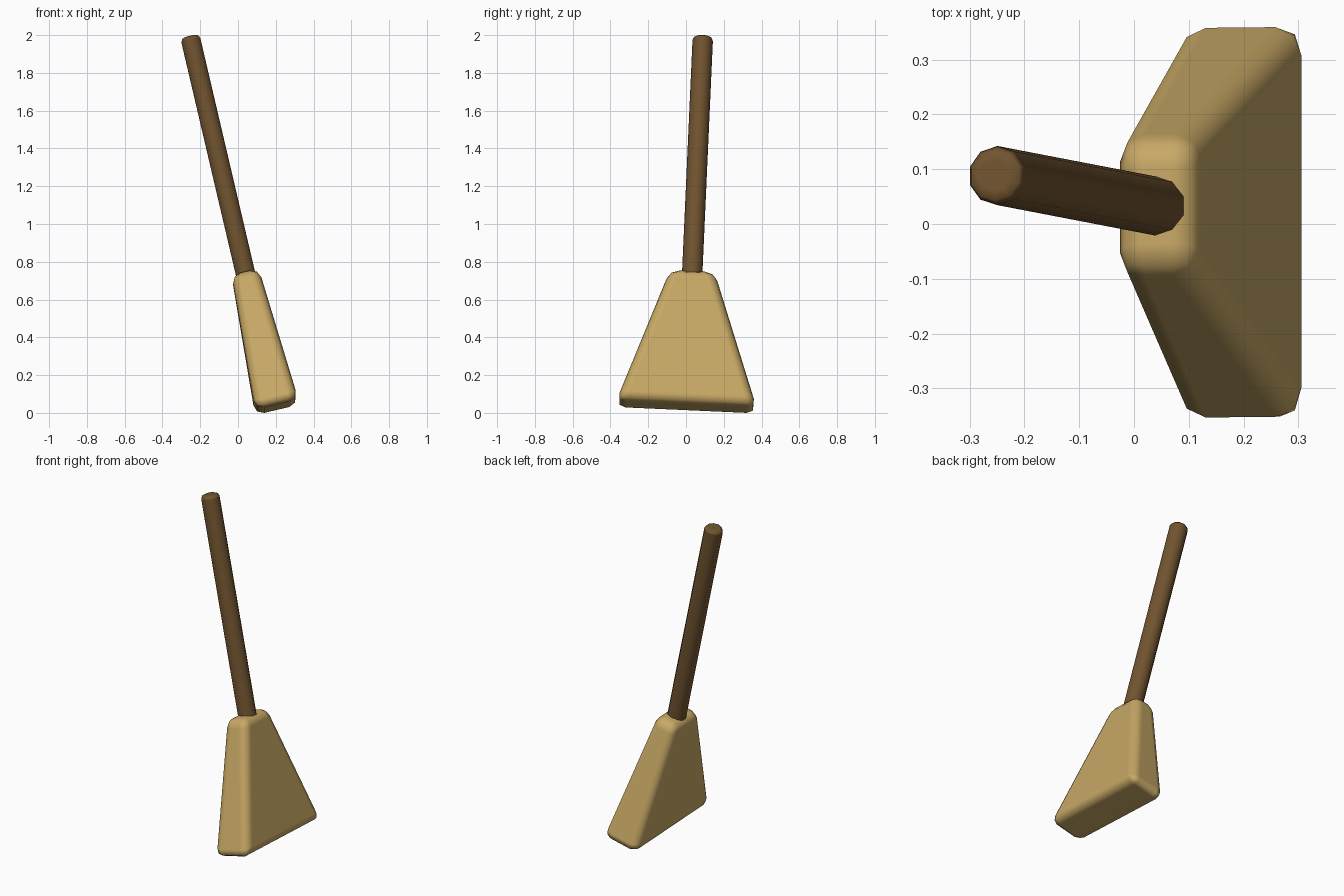
import bpy, bmesh, math
from mathutils import Matrix, Vector

if "Cube" in bpy.data.objects:
    bpy.data.objects.remove(bpy.data.objects["Cube"])

# Shared leaning frame of the broom
BASE = Vector((0.205, 0.001, 0.03))
Z = Vector((-0.234, 0.045, 1)).normalized()
Y = Vector((0, 1, -0.045)).normalized()
X = Y.cross(Z).normalized()
FRAME = Matrix.Translation(BASE) @ Matrix((X, Y, Z)).transposed().to_4x4()


def material(name, color):
    m = bpy.data.materials.new(name)
    m.diffuse_color = (*color, 1)
    m.use_nodes = True
    m.node_tree.nodes["Principled BSDF"].inputs["Base Color"].default_value = m.diffuse_color
    return m


def finish(bm, name, mat):
    bmesh.ops.recalc_face_normals(bm, faces=bm.faces)
    for f in bm.faces:
        f.smooth = True
    mesh = bpy.data.meshes.new(name)
    bm.to_mesh(mesh)
    bm.free()
    ob = bpy.data.objects.new(name, mesh)
    bpy.context.collection.objects.link(ob)
    mesh.materials.append(mat)
    ob.matrix_world = FRAME
    return ob


def bevel(ob, width, angle):
    b = ob.modifiers.new("rounded_edges", 'BEVEL')
    b.width = width
    b.segments = 2
    b.limit_method = 'ANGLE'
    b.angle_limit = math.radians(angle)
    b.harden_normals = True


straw = material("straw", (0.57, 0.39, 0.13))
wood = material("dark_wood", (0.165, 0.088, 0.029))

# Bristle head: tapered, rounded block
H = 0.735
bm = bmesh.new()
bmesh.ops.create_cube(bm, size=2)
for v in bm.verts:
    top = v.co.z > 0
    hx, hy = (0.074, 0.118) if top else (0.118, 0.372)
    v.co = (v.co.x * hx, v.co.y * hy, H if top else 0)
head = finish(bm, "bristle_head", straw)
bevel(head, 0.05, 30)

# Handle: ten-sided pole with rounded ends
z0, z1 = 0.62, 2.02
bm = bmesh.new()
bmesh.ops.create_cone(bm, cap_ends=True, segments=10, radius1=0.054,
                      radius2=0.054, depth=z1 - z0,
                      matrix=Matrix.Translation((0, 0, (z0 + z1) / 2)) @
                      Matrix.Rotation(math.pi / 2, 4, 'Z'))
# put a corner on the +y side
a = min((math.atan2(v.co.y, v.co.x) - math.pi / 2 for v in bm.verts), key=abs)
bmesh.ops.rotate(bm, verts=bm.verts, cent=(0, 0, 0),
                 matrix=Matrix.Rotation(-a, 3, 'Z'))
handle = finish(bm, "handle", wood)
bevel(handle, 0.025, 50)
